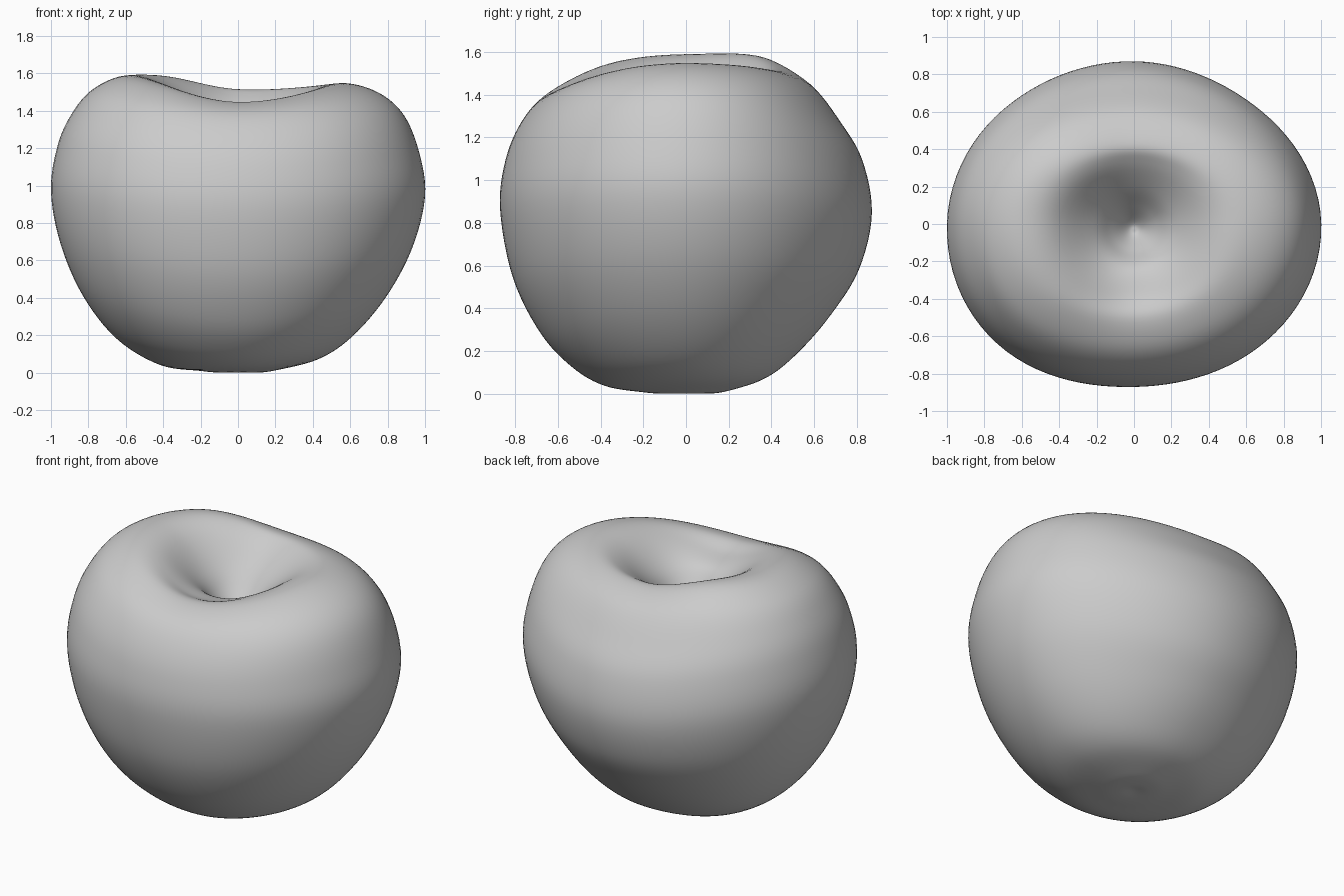
import bpy, bmesh, math

if "Cube" in bpy.data.objects:
    bpy.data.objects.remove(bpy.data.objects["Cube"], do_unlink=True)

SEGMENTS, STEPS = 96, 6

# Outer profiles (radius, height) from the base to the rim, one per side
right = [(.2, .02), (.43, .08), (.61, .2), (.79, .41), (.93, .67),
         (1, .95), (.97, 1.18), (.89, 1.38), (.76, 1.5), (.58, 1.555)]
back = [(.2, .022), (.38, .085), (.53, .206), (.68, .38), (.81, .59),
        (.87, .85), (.825, 1.1), (.72, 1.28), (.59, 1.44), (.44, 1.51)]
left = [(.2, .017), (.42, .05), (.65, .19), (.83, .42), (.95, .7),
        (1, .98), (.965, 1.22), (.89, 1.39), (.78, 1.52), (.61, 1.595)]
front = [(.2, .015), (.38, .045), (.53, .13), (.68, .29), (.81, .55),
         (.87, .87), (.845, 1.1), (.77, 1.28), (.66, 1.4), (.5, 1.455)]
sides = [right, back, left, front]

# Shared base and stem hollow
base = [(0, .014), (.09, .008)]
hollow = [(.22, 1.375), (.12, 1.26), (.04, 1.17), (0, 1.155)]

# Outline and rim height corrections every eighth of a turn
bulge = [1, .965, 1, .985, 1, 1.03, 1, 1]
lift = [0, 0, .012, .03, 0, .012, 0, 0]


def spline(a, b, c, d, t):
    return b + t * (c - a + t * (2*a - 5*b + 4*c - d + t * (3*(b - c) + d - a))) / 2


def around(values, turn):
    """Smooth periodic interpolation, turn from 0 to 1."""
    n = len(values)
    i = math.floor(turn * n)
    return spline(*(values[(i + k) % n] for k in (-1, 0, 1, 2)), turn * n - i)


def blend(index, axis, turn):
    """Cosine blend between neighbouring side profiles."""
    i = math.floor(turn * 4)
    w = math.sin((turn * 4 - i) * math.pi / 2) ** 2
    a, b = sides[i % 4][index][axis], sides[(i + 1) % 4][index][axis]
    return a + (b - a) * w


def profile(turn):
    k, rise = around(bulge, turn), around(lift, turn)
    last = len(right) - 1
    outer = [(blend(i, 0, turn) * (1 + (k - 1) * min(1, i / 3)),
              blend(i, 1, turn) + rise * (i / last) ** 4)
             for i in range(last + 1)]
    rim_r, rim_z = outer[-1]
    lip = ((rim_r + .25) / 2, rim_z - .035)
    pts = base + outer + [lip] + hollow
    pts = [(-pts[1][0], pts[1][1])] + pts + [(-pts[-2][0], pts[-2][1])]
    out = []
    for i in range(1, len(pts) - 2):
        for s in range(STEPS):
            out.append([spline(*(pts[i + k][a] for k in (-1, 0, 1, 2)), s / STEPS)
                        for a in (0, 1)])
    return out + [list(pts[-2])]


# Skin the fruit body ring by ring
bm = bmesh.new()
columns = [profile(j / SEGMENTS) for j in range(SEGMENTS)]
count = len(columns[0])
rings = []
for i in range(1, count - 1):
    ring = []
    for j, column in enumerate(columns):
        r, z = column[i]
        angle = math.tau * j / SEGMENTS
        # the stem hollow sits slightly toward the front
        shift = -.03 * max(0, 1 - r / .6) if z > 1 else 0
        ring.append(bm.verts.new((r * math.cos(angle), r * math.sin(angle) + shift, z)))
    rings.append(ring)
bottom = bm.verts.new((0, 0, columns[0][0][1]))
top = bm.verts.new((0, -.03, columns[0][-1][1]))
for j in range(SEGMENTS):
    n = (j + 1) % SEGMENTS
    bm.faces.new((bottom, rings[0][n], rings[0][j]))
    bm.faces.new((top, rings[-1][j], rings[-1][n]))
    for low, high in zip(rings, rings[1:]):
        bm.faces.new((low[j], low[n], high[n], high[j]))
bmesh.ops.recalc_face_normals(bm, faces=bm.faces)

# Sit the body exactly on the ground
drop = min(v.co.z for v in bm.verts)
for v in bm.verts:
    v.co.z -= drop
for f in bm.faces:
    f.smooth = True

mesh = bpy.data.meshes.new("fruit_body")
bm.to_mesh(mesh)
bm.free()
body = bpy.data.objects.new("fruit_body", mesh)
bpy.context.collection.objects.link(body)

# Plain grey skin
colour = (.6, .6, .6, 1)
skin = bpy.data.materials.new("light grey")
skin.use_nodes = True
skin.diffuse_color = colour
skin.node_tree.nodes["Principled BSDF"].inputs["Base Color"].default_value = colour
mesh.materials.append(skin)
